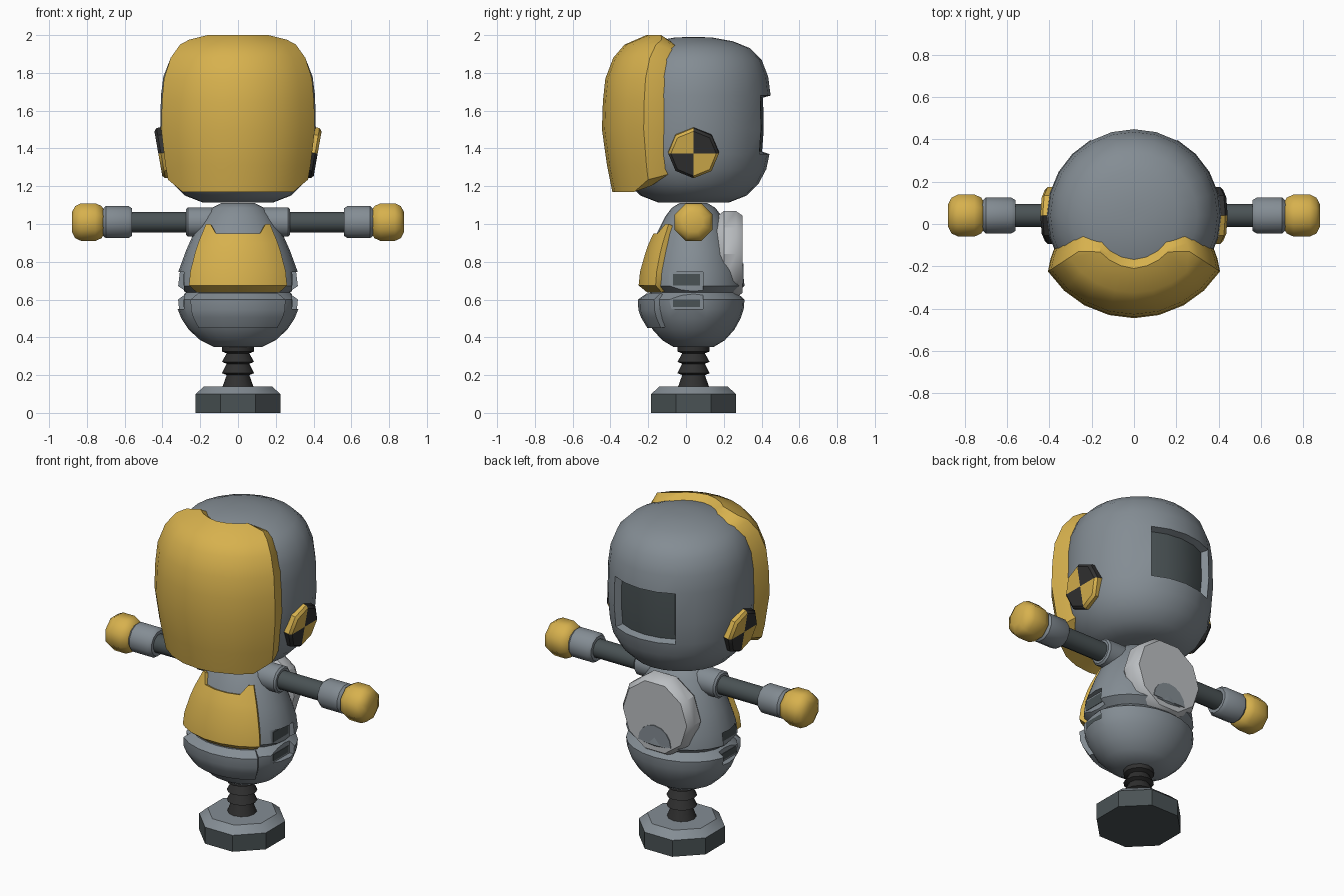
import bpy, bmesh, math
from mathutils import Matrix, Vector

if "Cube" in bpy.data.objects:
    bpy.data.objects.remove(bpy.data.objects["Cube"])

CY = 0.04  # depth of the main vertical axis


def material(name, r, g, b):
    m = bpy.data.materials.new(name)
    m.diffuse_color = (r, g, b, 1)
    m.use_nodes = True
    m.node_tree.nodes["Principled BSDF"].inputs["Base Color"].default_value = m.diffuse_color
    return m


GREY = material("grey", 0.23, 0.265, 0.295)
GOLD = material("gold", 0.68, 0.44, 0.075)
SLATE = material("slate", 0.068, 0.085, 0.09)
BLACK = material("black", 0.03, 0.03, 0.03)
LIGHT = material("light grey", 0.5, 0.52, 0.54)


def finish(name, bm, mats, edit=None, angle=35):
    bmesh.ops.remove_doubles(bm, verts=bm.verts, dist=0.0005)
    bmesh.ops.recalc_face_normals(bm, faces=bm.faces)
    if edit:
        edit(bm)
    me = bpy.data.meshes.new(name)
    bm.to_mesh(me)
    bm.free()
    for m in mats:
        me.materials.append(m)
    ob = bpy.data.objects.new(name, me)
    bpy.context.collection.objects.link(ob)
    smooth(ob, angle)
    return ob


def smooth(ob, angle=35):
    bpy.ops.object.select_all(action='DESELECT')
    ob.select_set(True)
    bpy.context.view_layer.objects.active = ob
    bpy.ops.object.shade_smooth_by_angle(angle=math.radians(angle))


def lathe(name, profile, n, mats, axis='Z', ky=1, cz=0, phase=0.0, edit=None, angle=35):
    """Turn a (radius, height) profile round the given axis and cap both ends."""
    bm = bmesh.new()
    rings = []
    for r, h in profile:
        ring = []
        for i in range(n):
            a = 2 * math.pi * (i + phase) / n
            c, s = r * math.cos(a), r * math.sin(a)
            p = {'Z': (c, CY + ky * s, h), 'X': (h, CY + c, cz + s), 'Y': (c, h, cz + s)}[axis]
            ring.append(bm.verts.new(p))
        rings.append(ring)
    for a, b in zip(rings, rings[1:]):
        for i in range(n):
            j = (i + 1) % n
            bm.faces.new((a[i], a[j], b[j], b[i]))
    bm.faces.new(rings[0])
    bm.faces.new(rings[-1])
    return finish(name, bm, mats, edit, angle)


def shell(name, rows, half, mat, ky, shrink, spread, tweak=None):
    """Curved plate over the front; its rim is folded inwards twice."""
    cols = [-t for t in reversed(half) if t] + list(half)
    zs = [z for _, z in rows]
    zc = (min(zs) + max(zs)) / 2
    nr, nc = len(rows), len(cols)
    bm = bmesh.new()
    grid = []
    for i in range(-2, nr + 2):
        line = []
        for j in range(-2, nc + 2):
            ii, jj = min(max(i, 0), nr - 1), min(max(j, 0), nc - 1)
            k = max(abs(i - ii), abs(j - jj))
            r, z = rows[ii]
            t = cols[jj]
            if tweak:
                r, z = tweak(ii, abs(t), r, z)
            t = math.radians(t * (1 + spread * k))
            r *= 1 - shrink * k
            z = zc + (z - zc) * (1 - 0.04 * k)
            line.append(bm.verts.new((r * math.sin(t), CY - ky * r * math.cos(t), z)))
        grid.append(line)
    for a, b in zip(grid, grid[1:]):
        for j in range(len(a) - 1):
            bm.faces.new((a[j], a[j + 1], b[j + 1], b[j]))
    bmesh.ops.remove_doubles(bm, verts=bm.verts, dist=0.0005)
    bmesh.ops.holes_fill(bm, edges=[e for e in bm.edges if e.is_boundary])
    return finish(name, bm, [mat])


# Octagonal foot, grey on top
def paint_foot(bm):
    for f in bm.faces:
        f.material_index = 1 if f.calc_center_median().z > 0.11 else 0


lathe("foot", [(0.243, 0), (0.243, 0.1), (0.195, 0.14)], 8, [SLATE, GREY], phase=0.5, edit=paint_foot)

# Ribbed spring leg
lathe("spring_leg", [(0.085, 0.13), (0.06, 0.2), (0.085, 0.21), (0.06, 0.26), (0.085, 0.27),
                     (0.06, 0.315), (0.085, 0.325), (0.085, 0.37)], 12, [BLACK])

# Body with waist groove
KY = 0.83
body = lathe("body", [(0.13, 0.35), (0.2, 0.385), (0.26, 0.44), (0.3, 0.5), (0.32, 0.55), (0.325, 0.6),
                      (0.275, 0.637), (0.325, 0.672), (0.315, 0.75), (0.275, 0.86), (0.235, 0.95),
                      (0.18, 1.04), (0.14, 1.085), (0.09, 1.11)], 24, [GREY, SLATE], ky=KY)

# Side vents: cut a slot in each flank, then fit a dark floor and a middle rib
def box(name, lo, hi, mat):
    bm = bmesh.new()
    bmesh.ops.create_cube(bm, size=1)
    for v in bm.verts:
        v.co = Vector([(a + b) / 2 + c * (b - a) for a, b, c in zip(lo, hi, v.co)])
    return finish(name, bm, [mat])


def span(s, a, b):
    return min(s * a, s * b), max(s * a, s * b)


for s, side in ((1, "right"), (-1, "left")):
    x0, x1 = span(s, 0.285, 0.4)
    cutter = box("vent_cutter", (x0, -0.085, 0.55), (x1, 0.09, 0.745), GREY)
    cutter.hide_render = True
    mod = body.modifiers.new("vent", 'BOOLEAN')
    mod.operation, mod.object, mod.solver = 'DIFFERENCE', cutter, 'EXACT'
    bpy.context.view_layer.objects.active = body
    bpy.ops.object.modifier_apply(modifier=mod.name)
    bpy.data.objects.remove(cutter, do_unlink=True)
    x0, x1 = span(s, 0.25, 0.288)
    for part, z0, z1 in (("upper", 0.675, 0.735), ("lower", 0.56, 0.6)):
        box(f"{side}_{part}_vent_floor", (x0, -0.07, z0), (x1, 0.075, z1), SLATE)
smooth(body)

# Chest plate with notched top, and belly plate
def chest_top(i, t, r, z):
    return (0.258, 0.95) if i == 5 and t < 30 else (r, z)


shell("chest_plate", [(0.3, 0.638), (0.355, 0.675), (0.345, 0.75), (0.31, 0.85), (0.288, 0.9),
                      (0.232, 1.0)], [9, 27, 39, 47], GOLD, KY, 0.08, 0.05, chest_top)
shell("belly_plate", [(0.295, 0.45), (0.335, 0.505), (0.352, 0.545), (0.355, 0.6), (0.3, 0.632)],
      [0, 15, 30, 45], GREY, KY, 0.08, 0.05)

# Back disc with a half-round inset
lathe("back_disc", [(0.2, 0.15), (0.24, 0.2), (0.24, 0.265), (0.215, 0.3)], 10, [LIGHT], axis='Y', cz=0.84)
bm = bmesh.new()
arc = [(0.11 * math.cos(math.pi * i / 8), 0.68 + 0.11 * math.sin(math.pi * i / 8)) for i in range(9)]
f = bm.faces.new([bm.verts.new((x, 0.297, z)) for x, z in arc])
ext = bmesh.ops.extrude_face_region(bm, geom=[f])
bmesh.ops.translate(bm, vec=(0, 0.008, 0), verts=[v for v in ext["geom"] if isinstance(v, bmesh.types.BMVert)])
finish("back_disc_inset", bm, [GREY])

# Head with a recessed window at the back
def head_window(bm):
    sel = []
    for f in bm.faces:
        c = f.calc_center_median()
        if abs(math.atan2(c.x, c.y - CY)) < math.radians(30) and 1.37 < c.z < 1.68:
            sel.append(f)
    bmesh.ops.inset_region(bm, faces=sel, thickness=0.01, depth=-0.04, use_even_offset=True)
    for f in sel:
        f.material_index = 1


lathe("head", [(0.19, 1.115), (0.28, 1.15), (0.345, 1.215), (0.385, 1.29), (0.402, 1.37), (0.412, 1.5),
               (0.408, 1.68), (0.395, 1.78), (0.36, 1.87), (0.3, 1.93), (0.21, 1.967), (0.1, 1.987),
               (0.03, 1.99)], 24, [GREY, SLATE], edit=head_window)

# Visor with notched top edge and rounded lower corners
def visor_edge(i, t, r, z):
    if i == 0 and t > 45:
        return r + 0.012, 1.235
    if i == 7:
        if t <= 43:
            return 0.25 - 0.015 * t / 43, 2.0
        return 0.31, 1.975
    return r, z


shell("visor", [(0.43, 1.17), (0.458, 1.31), (0.485, 1.5), (0.48, 1.65), (0.467, 1.77), (0.425, 1.88),
                (0.365, 1.95), (0.25, 2.0)], [0, 14, 29, 43, 57], GOLD, 1, 0.085, 0.1, visor_edge)

# Quartered ear discs: the second is the first turned half round
def paint_ear(bm):
    for f in bm.faces:
        c = f.calc_center_median()
        f.material_index = 0 if (c.y * c.z < 0) else 1


for turn, side in ((0, "right"), (math.pi, "left")):
    bm = bmesh.new()
    rings = []
    for r, x in ((0.135, -0.06), (0.135, 0.0), (0.12, 0.014)):
        rings.append([bm.verts.new((x, r * math.cos(i * math.pi / 4), r * math.sin(i * math.pi / 4)))
                      for i in range(8)])
    hub = bm.verts.new((0.014, 0, 0))
    for i in range(8):
        j = (i + 1) % 8
        for a, b in zip(rings, rings[1:]):
            bm.faces.new((a[i], a[j], b[j], b[i]))
        bm.faces.new((rings[2][i], rings[2][j], hub))
    ear = finish(f"{side}_ear_disc", bm, [GOLD, BLACK], paint_ear)
    ear.data.transform(Matrix.Translation((0, CY, 1.375)) @ Matrix.Rotation(turn, 4, 'Z')
                       @ Matrix.Translation((0.408, 0, 0)) @ Matrix.Rotation(math.radians(10), 4, 'Y'))

# Arms: shoulder, shaft, cuff and fist on each side
ARM = [("shoulder", [(0.08, 0.08), (0.08, 0.265), (0.07, 0.275)], 12, GREY, 35),
       ("arm_shaft", [(0.056, 0.15), (0.056, 0.62)], 12, SLATE, 35),
       ("cuff", [(0.075, 0.56), (0.088, 0.58), (0.088, 0.7), (0.07, 0.72)], 12, GREY, 35),
       ("fist", [(0.06, 0.705), (0.092, 0.722), (0.108, 0.755), (0.108, 0.83), (0.092, 0.862),
                 (0.055, 0.88)], 8, GOLD, 60)]
for s, side in ((1, "right"), (-1, "left")):
    for part, prof, n, mat, ang in ARM:
        lathe(f"{side}_{part}", [(r, s * x) for r, x in prof], n, [mat], axis='X', cz=1.01,
              phase=0.5, angle=ang)
